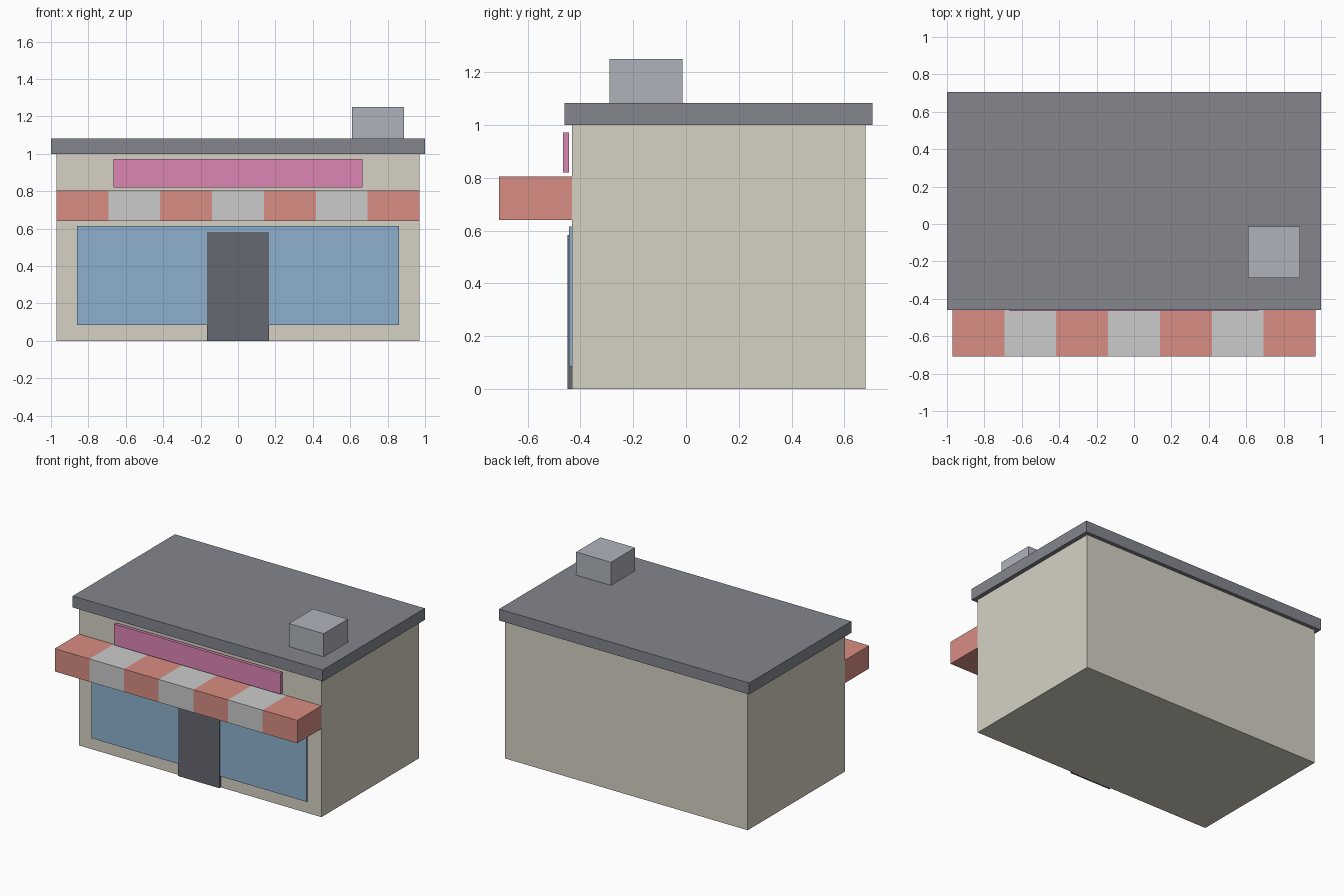
import bpy
import bmesh
from mathutils import Vector

if "Cube" in bpy.data.objects:
    bpy.data.objects.remove(bpy.data.objects["Cube"])


def material(name, rgb):
    m = bpy.data.materials.new(name)
    m.diffuse_color = (*rgb, 1)
    m.use_nodes = True
    m.node_tree.nodes["Principled BSDF"].inputs["Base Color"].default_value = m.diffuse_color
    return m


def box(name, x, y, z, mat=None):
    """Box from (min, max) pairs on each axis."""
    lo, hi = (Vector(c) for c in zip(x, y, z))
    mesh = bpy.data.meshes.new(name)
    bm = bmesh.new()
    bmesh.ops.create_cube(bm, size=1)
    bmesh.ops.scale(bm, vec=hi - lo, verts=bm.verts)
    bm.to_mesh(mesh)
    bm.free()
    ob = bpy.data.objects.new(name, mesh)
    ob.location = (lo + hi) / 2
    bpy.context.collection.objects.link(ob)
    if mat:
        mesh.materials.append(mat)
    return ob


wall = material("wall_beige", (0.67, 0.64, 0.55))
slate = material("roof_slate", (0.23, 0.24, 0.27))
metal = material("unit_metal", (0.43, 0.45, 0.50))
pink = material("sign_pink", (0.72, 0.24, 0.46))
red = material("awning_red", (0.69, 0.27, 0.23))
glass = material("window_blue", (0.27, 0.44, 0.62))
dark = material("door_dark", (0.13, 0.14, 0.16))

FRONT = -0.432  # front wall plane
W = 0.97        # half width of the building

# Building and overhanging flat roof
box("building", (-W, W), (FRONT, 0.68), (0, 1), wall)
box("roof", (-1, 1), (-0.46, 0.707), (1, 1.083), slate)
box("roof_unit", (0.61, 0.888), (-0.29, -0.013), (1.083, 1.25), metal)

# Shopfront
box("window", (-0.86, 0.86), (-0.443, FRONT), (0.085, 0.615), glass)
box("door", (-0.165, 0.165), (-0.448, FRONT), (0, 0.583), dark)
box("sign_board", (-0.665, 0.665), (-0.466, -0.443), (0.82, 0.972), pink)

# Awning of seven alternating stripes
n = 7
step = 2 * W / n
for i in range(n):
    x0 = -W + i * step
    box(f"awning_stripe_{i + 1}", (x0, x0 + step), (-0.708, FRONT),
        (0.64, 0.805), red if i % 2 == 0 else None)
